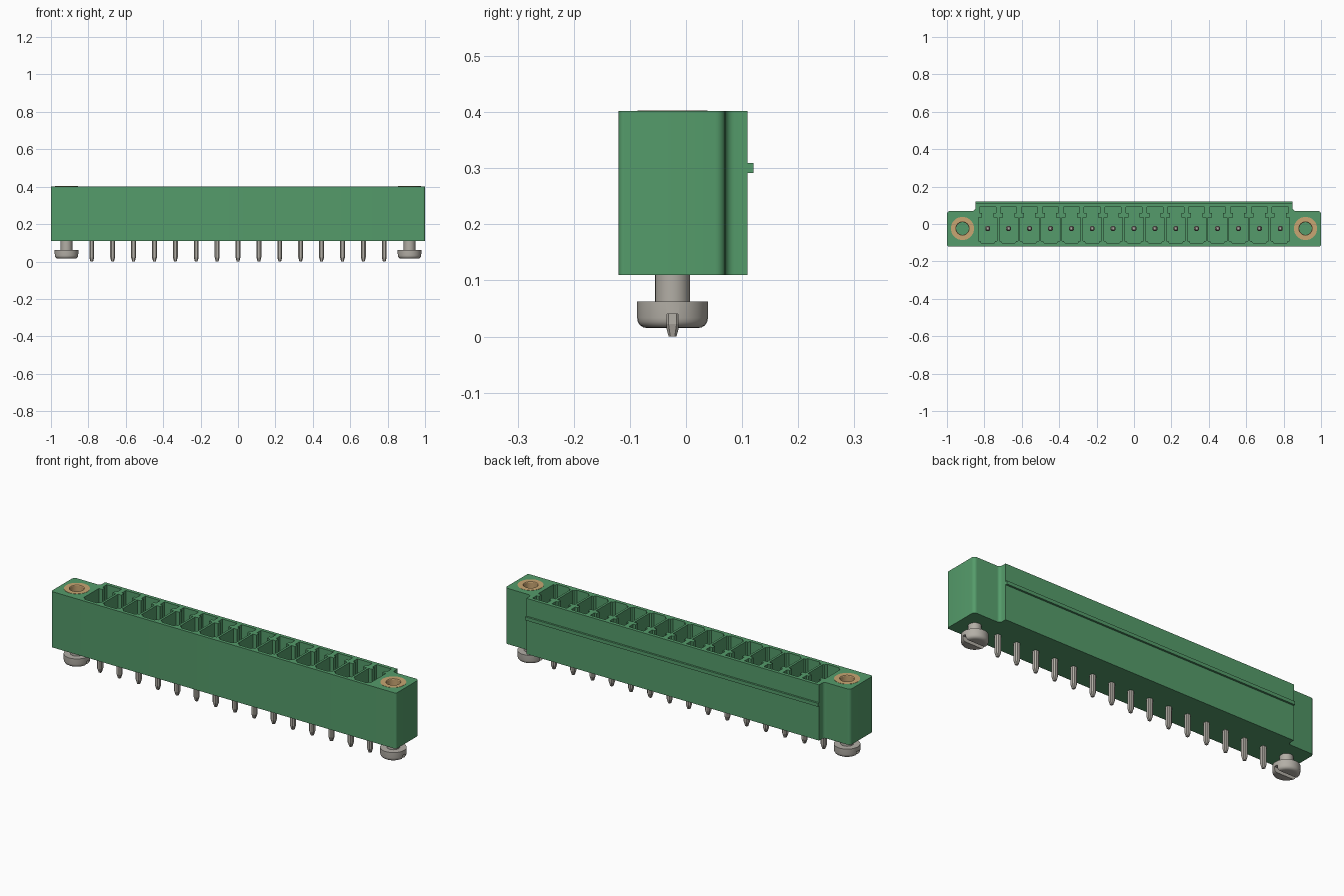
import bpy, bmesh, math
from mathutils import Vector

if "Cube" in bpy.data.objects:
    bpy.data.objects.remove(bpy.data.objects["Cube"], do_unlink=True)


def material(name, rgb, metallic=0.0):
    m = bpy.data.materials.new(name)
    m.use_nodes = True
    m.diffuse_color = (*rgb, 1)
    bsdf = m.node_tree.nodes["Principled BSDF"]
    bsdf.inputs["Base Color"].default_value = (*rgb, 1)
    bsdf.inputs["Roughness"].default_value = 0.5
    return m


GREEN = material("green plastic", (0.09, 0.33, 0.145))
METAL = material("tinned metal", (0.45, 0.425, 0.38))
BRASS = material("brass", (0.58, 0.38, 0.17))

PINS, PITCH = 15, 0.1117
PIN_Y = -0.024
SCREW_X = 0.917
BOTTOM, TOP, FLOOR = 0.11, 0.402, 0.18
pin_xs = [(i - (PINS - 1) / 2) * PITCH for i in range(PINS)]


def finish(name, bm, mat, smooth=True):
    bmesh.ops.recalc_face_normals(bm, faces=bm.faces)
    me = bpy.data.meshes.new(name)
    bm.to_mesh(me)
    bm.free()
    me.materials.append(mat)
    ob = bpy.data.objects.new(name, me)
    bpy.context.collection.objects.link(ob)
    if smooth:
        shade(ob)
    return ob


def activate(ob):
    bpy.ops.object.select_all(action='DESELECT')
    ob.select_set(True)
    bpy.context.view_layer.objects.active = ob


def shade(ob):
    activate(ob)
    bpy.ops.object.shade_smooth_by_angle(angle=math.radians(30))


def loft(bm, rings):
    """Skin a stack of equal-sized rings of 3D points and cap both ends."""
    loops = [[bm.verts.new(p) for p in r] for r in rings]
    n = len(loops[0])
    for a, b in zip(loops, loops[1:]):
        for i in range(n):
            j = (i + 1) % n
            bm.faces.new((a[i], a[j], b[j], b[i]))
    bm.faces.new(loops[0])
    bm.faces.new(loops[-1])


def prism(bm, outline, z0, z1):
    loft(bm, [[(x, y, z) for x, y in outline] for z in (z0, z1)])


def rect(x0, x1, y0, y1):
    return [(x0, y0), (x1, y0), (x1, y1), (x0, y1)]


def circle(x, y, r, n=32):
    return [(x + r * math.cos(2 * math.pi * i / n),
             y + r * math.sin(2 * math.pi * i / n)) for i in range(n)]


def fillet(corners, steps=6):
    """Round each (x, y, radius) right-angled corner of a closed outline."""
    out = []
    for i, (x, y, r) in enumerate(corners):
        p = Vector((x, y))
        if r == 0:
            out.append((x, y))
            continue
        u = (Vector(corners[i - 1][:2]) - p).normalized()
        v = (Vector(corners[(i + 1) % len(corners)][:2]) - p).normalized()
        for k in range(steps + 1):
            t = math.pi / 2 * k / steps
            q = p + r * (u + v) - r * (v * math.cos(t) + u * math.sin(t))
            out.append((q.x, q.y))
    return out


def cut(ob, cutter):
    mod = ob.modifiers.new("cut", 'BOOLEAN')
    mod.operation, mod.solver, mod.object = 'DIFFERENCE', 'EXACT', cutter
    activate(ob)
    bpy.ops.object.modifier_apply(modifier=mod.name)
    bpy.data.objects.remove(cutter, do_unlink=True)


# Housing: wide row of cells with a lower-depth flange at each end
half = [(1, -0.12, 0.01), (1, 0.07, 0.018), (0.848, 0.07, 0.016), (0.848, 0.11, 0)]
corners = half + [(-x, y, r) for x, y, r in reversed(half)]
bm = bmesh.new()
prism(bm, fillet(corners), BOTTOM, TOP)
housing = finish("housing", bm, GREEN, smooth=False)

# Keyed cells open at the top, and round seats for the threaded inserts
cell_half = [(0.034, -0.102), (0.041, -0.09), (0.05, -0.09), (0.05, 0.036), (0.03, 0.036),
             (0.03, 0.058), (0.043, 0.058), (0.043, 0.092)]
cell = cell_half + [(-x, y) for x, y in reversed(cell_half)]
bm = bmesh.new()
for px in pin_xs:
    prism(bm, [(px + x, y) for x, y in cell], FLOOR, TOP + 0.05)
for s in (-1, 1):
    prism(bm, circle(s * SCREW_X, PIN_Y, 0.062), 0.26, TOP + 0.05)
cut(housing, finish("housing_cutter", bm, GREEN, smooth=False))
shade(housing)

# Latching rail along the back
bm = bmesh.new()
prism(bm, rect(-0.848, 0.848, 0.10, 0.12), 0.291, 0.309)
finish("back_rail", bm, GREEN, smooth=False)


# Contact pins: square with chamfered edges and tapered ends
def pin_ring(x, w, z):
    c = w * 0.55
    pts = [(w, -c), (w, c), (c, w), (-c, w), (-w, c), (-w, -c), (-c, -w), (c, -w)]
    return [(x + a, PIN_Y + b, z) for a, b in pts]


for i, px in enumerate(pin_xs):
    bm = bmesh.new()
    loft(bm, [pin_ring(px, w, z) for w, z in
              ((0.007, 0), (0.013, 0.022), (0.013, 0.33), (0.007, 0.35))])
    finish(f"contact_pin_{i + 1}", bm, METAL, smooth=False)

# Mounting hardware at each end
for side, s in (("left", 1), ("right", -1)):
    x = s * SCREW_X

    # Slotted screw with a rounded head
    profile = [(0.045, 0.015), (0.052, 0.0163), (0.058, 0.020), (0.0618, 0.026),
               (0.063, 0.033), (0.063, 0.062), (0.031, 0.062), (0.031, 0.13)]
    bm = bmesh.new()
    loft(bm, [[(a, b, z) for a, b in circle(x, PIN_Y, r)] for r, z in profile])
    screw = finish(f"{side}_screw", bm, METAL, smooth=False)
    bm = bmesh.new()
    prism(bm, rect(x - 0.1, x + 0.1, PIN_Y - 0.01, PIN_Y + 0.01), -0.02, 0.04)
    cut(screw, finish("slot_cutter", bm, METAL, smooth=False))
    shade(screw)

    # Threaded insert: a ring flush with the top
    bm = bmesh.new()
    ring = [(0.034, 0.26), (0.062, 0.26), (0.062, TOP + 0.001), (0.036, TOP + 0.001), (0.034, TOP - 0.002)]
    loops = [[bm.verts.new((a, b, z)) for a, b in circle(x, PIN_Y, r)] for r, z in ring]
    for a, b in zip(loops, loops[1:] + loops[:1]):
        for i in range(32):
            j = (i + 1) % 32
            bm.faces.new((a[i], a[j], b[j], b[i]))
    finish(f"{side}_insert", bm, BRASS)
